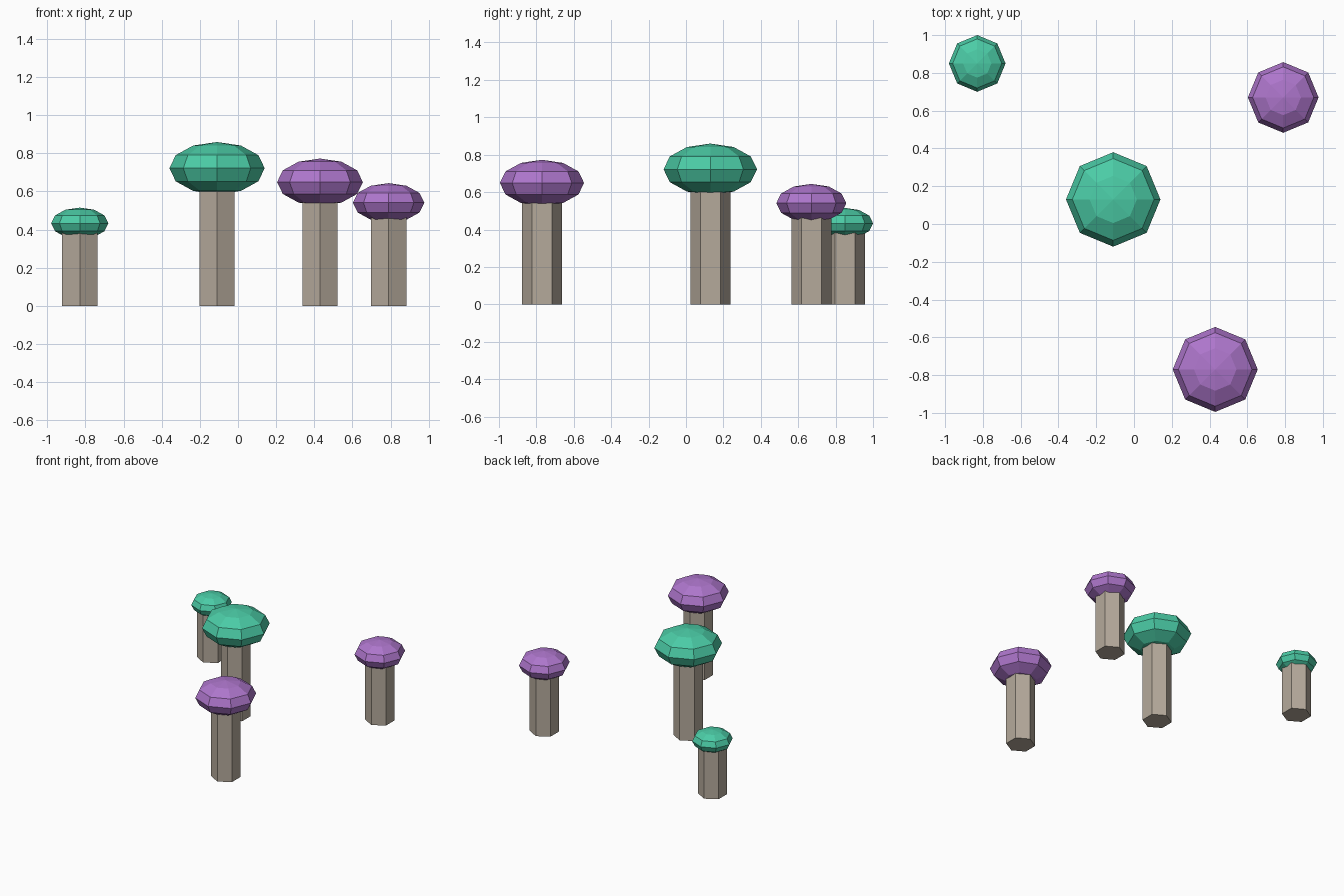
import bpy

if "Cube" in bpy.data.objects:
    bpy.data.objects.remove(bpy.data.objects["Cube"])

def material(name, color):
    m = bpy.data.materials.new(name)
    m.diffuse_color = color
    m.use_nodes = True
    m.node_tree.nodes["Principled BSDF"].inputs["Base Color"].default_value = m.diffuse_color
    return m

stem_mat = material("stem_beige", (0.46, 0.40, 0.33, 1))
green = material("cap_green", (0.07, 0.60, 0.38, 1))
purple = material("cap_purple", (0.42, 0.18, 0.60, 1))

STEM_RADIUS = 0.107
CAP_FLATTEN = 0.55

def mushroom(label, x, y, cap_z, cap_r, cap_mat):
    # six-sided stem running up into the cap
    bpy.ops.mesh.primitive_cylinder_add(vertices=6, radius=STEM_RADIUS, depth=cap_z,
                                        location=(x, y, cap_z / 2))
    stem = bpy.context.object
    stem.name = label + "_stem"
    stem.data.materials.append(stem_mat)
    # flattened eight-sided cap
    bpy.ops.mesh.primitive_uv_sphere_add(segments=8, ring_count=6, radius=cap_r,
                                         location=(x, y, cap_z))
    cap = bpy.context.object
    cap.name = label + "_cap"
    cap.scale.z = CAP_FLATTEN
    cap.data.materials.append(cap_mat)

mushroom("large_green", -0.11, 0.13, 0.722, 0.25, green)
mushroom("small_green", -0.83, 0.85, 0.433, 0.15, green)
mushroom("large_purple", 0.43, -0.77, 0.649, 0.225, purple)
mushroom("small_purple", 0.79, 0.67, 0.541, 0.187, purple)
